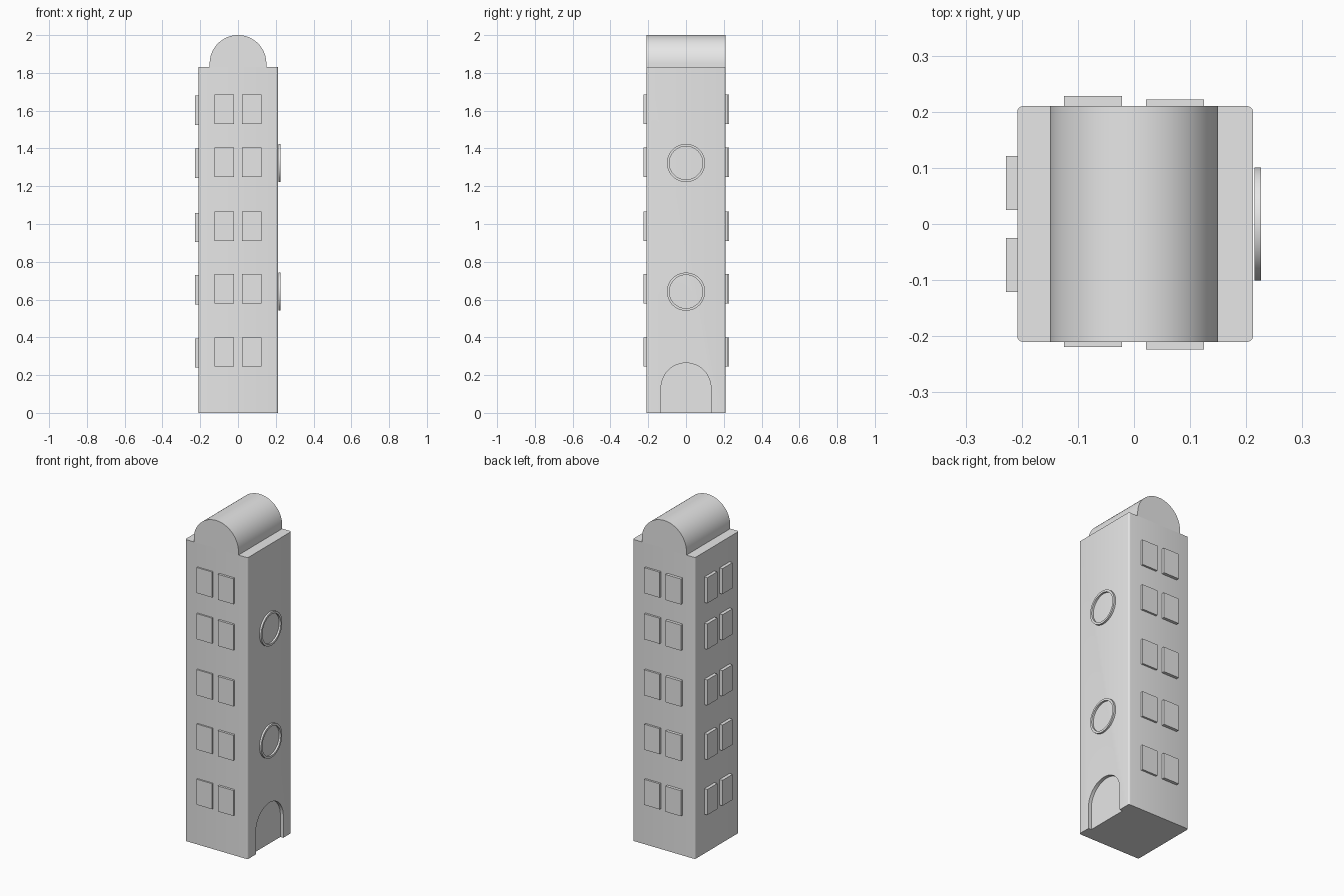
import bpy, bmesh
from math import pi, cos, sin, radians
from mathutils import Vector

cube = bpy.data.objects.get("Cube")
if cube:
    bpy.data.objects.remove(cube, do_unlink=True)

stone = bpy.data.materials.new("pale_grey")
stone.use_nodes = True
GREY = (0.8, 0.8, 0.8, 1)
stone.diffuse_color = GREY
stone.node_tree.nodes["Principled BSDF"].inputs["Base Color"].default_value = GREY


def finish(name, bm):
    bmesh.ops.recalc_face_normals(bm, faces=bm.faces)
    mesh = bpy.data.meshes.new(name)
    bm.to_mesh(mesh)
    bm.free()
    mesh.materials.append(stone)
    obj = bpy.data.objects.new(name, mesh)
    bpy.context.collection.objects.link(obj)
    return obj


def smooth(obj):
    bpy.ops.object.select_all(action='DESELECT')
    obj.select_set(True)
    bpy.context.view_layer.objects.active = obj
    bpy.ops.object.shade_smooth_by_angle(angle=radians(30))


def box(name, low, high, corner=0):
    low, high = Vector(low), Vector(high)
    bm = bmesh.new()
    bmesh.ops.create_cube(bm, size=1)
    for v in bm.verts:
        v.co = (low + high) / 2 + v.co * (high - low)
    if corner:
        upright = [e for e in bm.edges
                   if abs(e.verts[0].co.z - e.verts[1].co.z) > 0.1]
        bmesh.ops.bevel(bm, geom=upright, offset=corner, segments=4,
                        profile=0.5, affect='EDGES')
    return finish(name, bm)


def arch(name, radius, base, spring, start, depth, along_x=False):
    """Round-topped profile extruded along x or y."""
    outline = [(-radius, base)]
    outline += [(-radius * cos(pi * i / 48), spring + radius * sin(pi * i / 48))
                for i in range(49)]
    outline.append((radius, base))
    bm = bmesh.new()
    verts = [bm.verts.new((start, u, z) if along_x else (u, start, z))
             for u, z in outline]
    face = bm.faces.new(verts)
    grown = bmesh.ops.extrude_face_region(bm, geom=[face])["geom"]
    move = Vector((depth, 0, 0) if along_x else (0, depth, 0))
    bmesh.ops.translate(bm, vec=move,
                        verts=[g for g in grown if isinstance(g, bmesh.types.BMVert)])
    return finish(name, bm)


def ring(name, z, outer, inner, x0, x1):
    """Flat-faced round frame facing +x."""
    bm = bmesh.new()
    n = 64
    section = [(outer, x0), (outer, x1), (inner, x1), (inner, x0)]
    loops = [[bm.verts.new((x, r * cos(2 * pi * i / n), z + r * sin(2 * pi * i / n)))
              for i in range(n)] for r, x in section]
    for k in range(4):
        a, b = loops[k], loops[(k + 1) % 4]
        for i in range(n):
            j = (i + 1) % n
            bm.faces.new((a[i], a[j], b[j], b[i]))
    return finish(name, bm)


# Tower with rounded upright corners and a recessed arched doorway
tower = box("tower", (-0.208, -0.21, 0), (0.212, 0.21, 1.83), corner=0.01)
cutter = arch("doorway_cutter", 0.132, -0.1, 0.132, 0.192, 0.1, along_x=True)
cutter.hide_render = True
cut = tower.modifiers.new("doorway", 'BOOLEAN')
cut.object = cutter
cut.operation = 'DIFFERENCE'
cut.solver = 'EXACT'
bpy.context.view_layer.objects.active = tower
bpy.ops.object.modifier_apply(modifier=cut.name)
bpy.data.objects.remove(cutter, do_unlink=True)
smooth(tower)

# Barrel-vaulted roof
smooth(arch("barrel_roof", 0.15, 1.83, 1.85, -0.21, 0.42))

# Paired windows on the front, back and -x walls
for floor, z in enumerate((0.245, 0.58, 0.91, 1.25, 1.53), 1):
    top = z + 0.155
    for side, u0, u1, front, back in (("a", -0.125, -0.021, -0.219, 0.228),
                                      ("b", 0.021, 0.125, -0.224, 0.222)):
        box(f"front_window_{floor}{side}", (u0, front, z), (u1, -0.205, top))
        box(f"back_window_{floor}{side}", (u0, 0.205, z), (u1, back, top))
        box(f"side_window_{floor}{side}", (-0.228, u0 + 0.004, z - 0.006),
            (-0.203, u1 - 0.004, top - 0.006))

# Round window frames above the doorway
for label, z in (("lower", 0.642), ("upper", 1.323)):
    smooth(ring(f"{label}_round_frame", z, 0.101, 0.088, 0.2145, 0.226))
